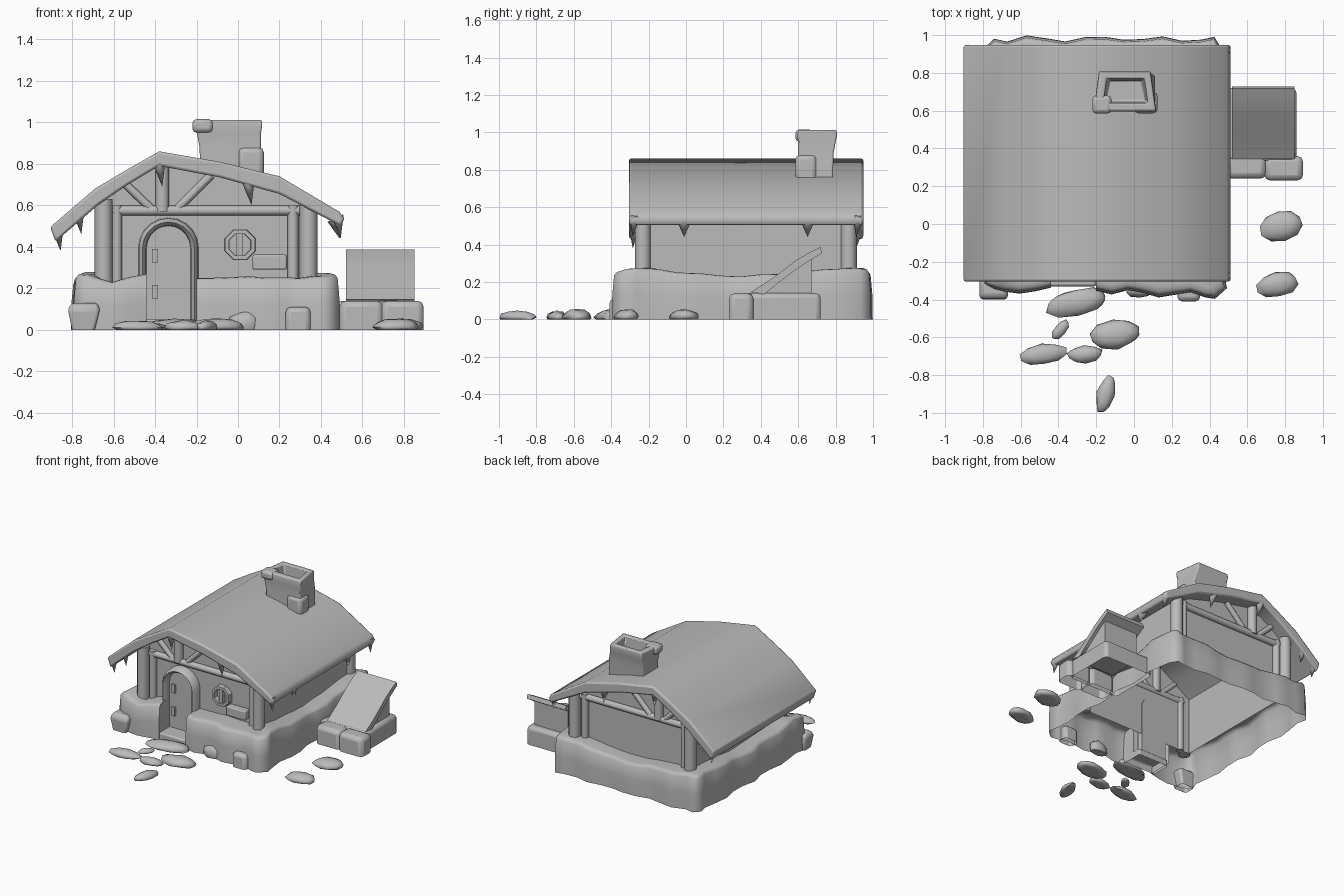
import bpy, bmesh, math, random
from mathutils import Vector

random.seed(4)
cube = bpy.data.objects.get("Cube")
if cube:
    bpy.data.objects.remove(cube, do_unlink=True)

grey = bpy.data.materials.new("plain grey")
grey.use_nodes = True
grey.diffuse_color = (0.5, 0.5, 0.5, 1)
grey.node_tree.nodes["Principled BSDF"].inputs["Base Color"].default_value = (0.5, 0.5, 0.5, 1)


def finish(name, bm, angle=35, bevel=0):
    bmesh.ops.recalc_face_normals(bm, faces=bm.faces)
    mesh = bpy.data.meshes.new(name)
    bm.to_mesh(mesh)
    bm.free()
    obj = bpy.data.objects.new(name, mesh)
    bpy.context.collection.objects.link(obj)
    mesh.materials.append(grey)
    if bevel:
        mod = obj.modifiers.new("soft edges", "BEVEL")
        mod.width, mod.segments = bevel, 2
    bpy.ops.object.select_all(action="DESELECT")
    obj.select_set(True)
    bpy.context.view_layer.objects.active = obj
    bpy.ops.object.shade_smooth_by_angle(angle=math.radians(angle))
    return obj


def loft(name, rings, closed=True, caps=(True, True), **kw):
    """Skin a list of equally long point rings."""
    bm = bmesh.new()
    rows = [[bm.verts.new(p) for p in ring] for ring in rings]
    n = len(rows[0])
    for a, b in zip(rows, rows[1:]):
        for i in range(n if closed else n - 1):
            j = (i + 1) % n
            bm.faces.new((a[i], a[j], b[j], b[i]))
    for row, cap in zip((rows[0], rows[-1]), caps):
        if cap:
            bm.faces.new(row)
    return finish(name, bm, **kw)


def prism(name, outline, lo, hi, axis="y", **kw):
    """Extrude an outline along y (points x, z) or along x (points y, z)."""
    def place(d):
        return [(u, d, v) if axis == "y" else (d, u, v) for u, v in outline]
    return loft(name, [place(lo), place(hi)], **kw)


def box(name, x0, x1, y0, y1, z0, z1, bevel=0):
    return prism(name, [(x0, z0), (x1, z0), (x1, z1), (x0, z1)], y0, y1, bevel=bevel)


def quad(x0, x1, y0, y1, z, pinch=0):
    return [(x0, y0, z), (x1, y0, z), (x1 - pinch, y1, z), (x0 + pinch, y1, z)]


def block(name, x0, x1, y0, y1, height, bevel):
    """Rough ground stone, hollow underneath."""
    return loft(name, [quad(x0, x1, y0, y1, 0), quad(x0, x1, y0, y1, height)],
                caps=(False, True), bevel=bevel, angle=60)


def beam(name, a, b, r, r2=None, sides=10):
    a, b = Vector(a), Vector(b)
    bm = bmesh.new()
    bmesh.ops.create_cone(bm, cap_ends=True, segments=sides, radius1=r,
                          radius2=r if r2 is None else r2, depth=(b - a).length)
    bm.transform((b - a).to_track_quat("Z", "Y").to_matrix().to_4x4())
    bmesh.ops.translate(bm, verts=bm.verts, vec=(a + b) / 2)
    return finish(name, bm, angle=50)


def stone(name, x, y, rx, ry, height, turn=0):
    bm = bmesh.new()
    bmesh.ops.create_icosphere(bm, subdivisions=2, radius=1)
    for v in bm.verts:
        v.co *= random.uniform(0.94, 1.12)
        u, w = v.co.x * rx, v.co.y * ry
        c, s = math.cos(turn), math.sin(turn)
        v.co = (x + c * u - s * w, y + s * u + c * w, max(0, (v.co.z + 0.3) / 1.3 * height))
    return finish(name, bm, angle=60)


# Roof slab with a long and a short slope and rounded rims
top = [(-.905, .495), (-.69, .68), (-.53, .775), (-.38, .86), (-.09, .81), (.2, .74), (.49, .568), (.512, .535)]
under = [(.495, .50), (.2, .655), (-.09, .735), (-.38, .79), (-.53, .70), (-.67, .605), (-.88, .425)]
roof = prism("roof", top + under, -.305, .948, angle=70)
rim = roof.modifiers.new("round rim", "BEVEL")
rim.width, rim.segments, rim.angle_limit = .012, 2, math.radians(65)

# Straw tips hanging from the roof edges
for y in (-.275, .92):
    for x, z in ((-.77, .57), (-.38, .80), (.05, .71), (-.87, .49), (.48, .55)):
        beam("straw_tip", (x, y, z), (x + .015, y - .01, z - .11), .03, 0, 8)
for y in (-.01, .65):
    beam("straw_tip", (.47, y, .53), (.49, y, .44), .04, 0, 8)

# House walls, open underneath
walls = [(-.66, .18), (-.66, .63), (-.38, .82), (.2, .68), (.35, .59), (.35, .18)]
bm = bmesh.new()
front, back = [[bm.verts.new((x, y, z)) for x, z in walls] for y in (-.19, .84)]
bm.faces.new(front)
bm.faces.new(back)
for i in range(len(walls) - 1):
    bm.faces.new((front[i], front[i + 1], back[i + 1], back[i]))
finish("walls", bm)

# Timber frame, the same at the front and the back
for side, y, out in (("front", -.20, -.03), ("back", .85, .02)):
    for x, z in ((-.648, .63), (.34, .6)):
        beam(side + "_corner_post", (x, y + out, .18), (x, y + out, z), .043, sides=12)
    for x in (-.585, .265):
        beam(side + "_slim_post", (x, y, .18), (x, y, .60), .027)
    beam(side + "_cross_beam", (-.61, y, .575), (.31, y, .575), .024)
    beam(side + "_king_post", (-.365, y, .57), (-.365, y, .81), .034)
    for x, x_top, z in ((-.41, -.54, .70), (-.3, -.13, .745)):
        beam(side + "_brace", (x, y, .575), (x_top, y, z), .02)

# Rough stone footing, open at the doorway and underneath
corners = [(-.2, -.345), (.465, -.375), (.46, .97), (-.775, .97), (-.775, -.35), (-.44, -.34)]
columns = []
for k, (p, q) in enumerate(zip(corners, corners[1:])):
    p, q = Vector(p), Vector(q)
    out = Vector((q.y - p.y, p.x - q.x)).normalized()
    count = 5 if k == 4 else 9 if k == 0 else 13
    for i in range(count):
        t = i / (count - 1)
        trim = .035 / (q - p).length
        if k > 0:
            t = max(t, trim)
        if k < 4:
            t = min(t, 1 - trim)
        wave = math.sin(i * 1.9 + k) * .014 + random.uniform(-.006, .006)
        o = p.lerp(q, t) + out * wave
        h = .255 + .02 * math.cos(t * math.tau) * (1 if k else 0) + random.uniform(-.006, .006)
        inner = Vector((min(max(o.x, -.66), .35), min(max(o.y, -.19), .84)))
        column = [(*(o + out * .012), 0), (*(o + out * .01), h * .5), (*o, h * .92)]
        column += [(*o.lerp(inner, s), h * f) for s, f in ((.1, .985), (.25, 1), (1, 1))]
        columns.append(column)
loft("stone_footing", columns, closed=False, caps=(False, False), angle=85)
for name, column in (("right", columns[0]), ("left", columns[-1])):
    bm = bmesh.new()
    x, y, z = column[-1]
    bm.faces.new([bm.verts.new(p) for p in column + [(x, y, 0)]])
    finish("footing_end_" + name, bm)


# Arched door with a rounded frame
def arch(half, base=.04):
    mid = [(-.335 + half * math.cos(a), .395 + half * math.sin(a))
           for a in (math.pi * i / 10 for i in range(11))]
    return [(-.335 + half, base)] + mid + [(-.335 - half, base)]


frame = [(arch(.145), -.19), (arch(.142), -.24), (arch(.125), -.26), (arch(.108), -.24), (arch(.105), -.19)]
loft("door_frame", [[(x, y, z) for x, z in ring] for ring, y in frame],
     closed=False, caps=(False, False), angle=60)
prism("door", arch(.108), -.205, -.185)
for z in (.185, .36):
    box("door_hinge", -.415, -.385, -.222, -.2, z - .035, z + .03)
block("door_step", -.46, -.2, -.33, -.18, .05, .012)

# Octagonal window with an upright bar and a ledge
def octagon(r, y):
    return [(.01 + r * math.cos(a), y, .41 + r * math.sin(a))
            for a in (math.tau * (i + .5) / 8 for i in range(8))]


loft("window_frame", [octagon(.08, -.19), octagon(.078, -.23), octagon(.057, -.23), octagon(.055, -.19)],
     caps=(False, False))
box("window_bar", -.008, .023, -.222, -.19, .35, .47)
box("window_ledge", .07, .235, -.25, -.19, .29, .362, bevel=.008)

# Flared hollow chimney
loft("chimney", [quad(-.18, .11, .60, .785, .65), quad(-.185, .11, .60, .788, .88),
                 quad(-.20, .112, .60, .80, .95, .02), quad(-.215, .118, .595, .808, .985, .03),
                 quad(-.21, .115, .60, .805, 1.012, .03), quad(-.165, .075, .64, .77, 1.012, .02),
                 quad(-.15, .06, .65, .76, .88, .02)], bevel=.008, angle=50)
box("chimney_stone_low", .0, .125, .585, .7, .70, .88, bevel=.025)
box("chimney_stone_high", -.22, -.12, .585, .68, .95, 1.015, bevel=.02)

# Side shelter with a gently curved roof on a hollow stone base
curve = [(.345, .145), (.47, .225), (.58, .31), (.65, .352), (.718, .387), (.728, .355)]
lower = [(.67, .32), (.60, .275), (.50, .20), (.42, .135)]
prism("shelter_roof", curve + lower, .52, .85, axis="x", angle=50)
prism("shelter_wall", [(.41, .1), (.67, .1), (.67, .33), (.60, .285), (.50, .21), (.41, .14)],
      .54, .825, axis="x")
block("shelter_base", .44, .86, .33, .72, .14, .025)
block("shelter_stone_inner", .49, .70, .24, .37, .14, .03)
block("shelter_stone_outer", .69, .895, .23, .36, .14, .03)

# Stones leaning against the footing
loft("corner_stone", [quad(-.80, -.69, -.39, -.30, 0), quad(-.82, -.665, -.40, -.29, .10),
                      quad(-.80, -.68, -.38, -.30, .13)], caps=(False, True), bevel=.015)
block("front_stone", .23, .35, -.41, -.33, .11, .025)
stone("low_front_stone", .03, -.35, .075, .04, .09)

# Stepping stones
for x, y, rx, ry, height, turn in (
        (-.305, -.415, .165, .068, .05, .2), (-.10, -.585, .135, .073, .055, .15),
        (-.39, -.56, .06, .03, .03, .9), (-.48, -.69, .12, .052, .045, .15),
        (-.26, -.69, .09, .045, .045, .1), (-.15, -.9, .1, .045, .045, 1.3),
        (.78, -.01, .11, .075, .055, .25), (.76, -.32, .11, .062, .055, .2)):
    stone("stepping_stone", x, y, rx, ry, height, turn)
